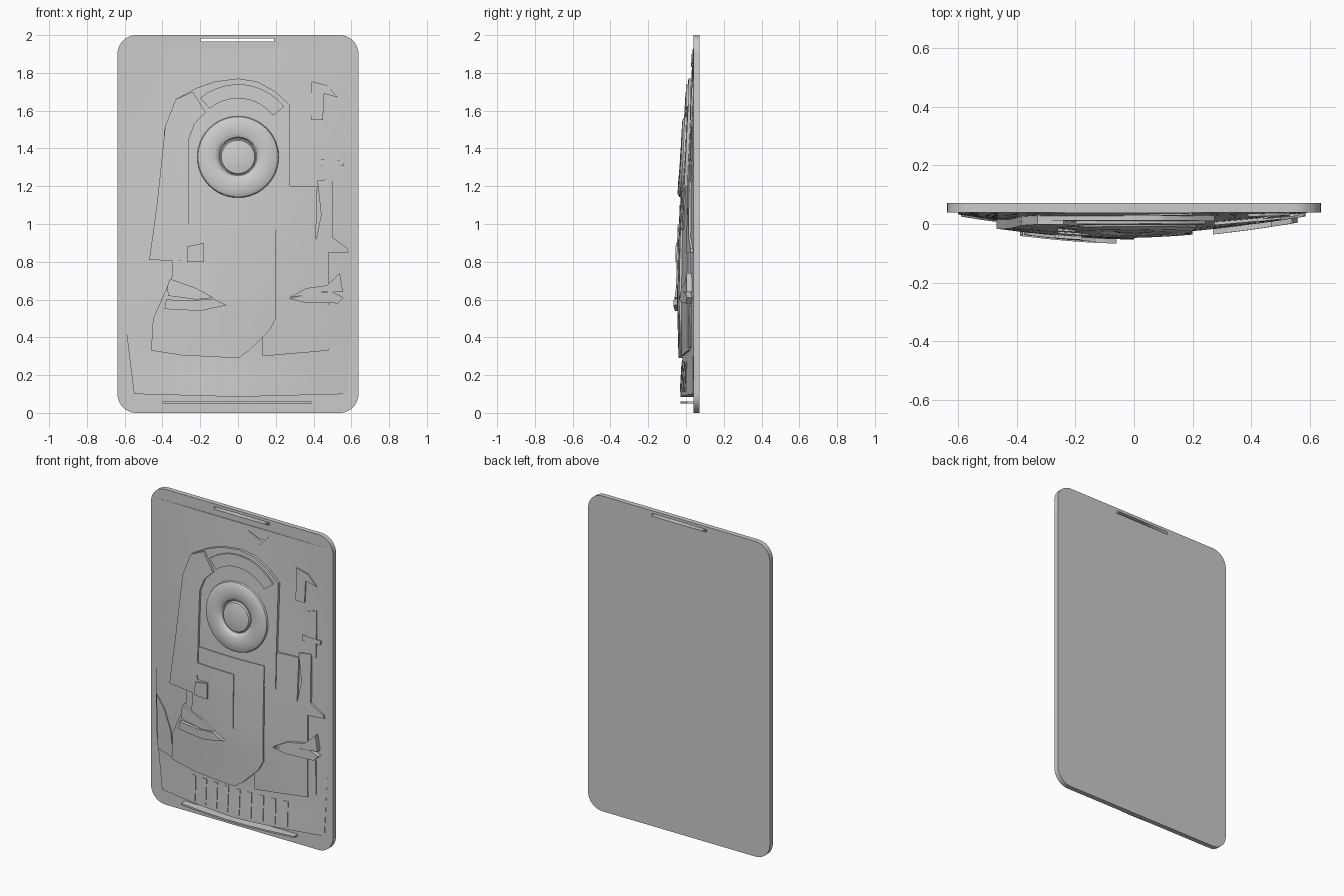
import bpy, bmesh, math
from mathutils import Vector

old = bpy.data.objects.get("Cube")
if old:
    bpy.data.objects.remove(old, do_unlink=True)

stone = bpy.data.materials.new("grey stone")
stone.use_nodes = True
GREY = (0.6, 0.6, 0.6, 1)
stone.diffuse_color = GREY
stone.node_tree.nodes["Principled BSDF"].inputs["Base Color"].default_value = GREY

FRONT = 0.04      # front face of the slab
SWELL = [(0, .07), (.1, .07), (.3, .058), (.6, .066), (.9, .06), (1.2, .047),
         (1.6, .02), (1.95, .003), (2.1, 0)]


def ground(x, z):
    """Depth of the gently swelling carved ground."""
    for (z0, a), (z1, b) in zip(SWELL, SWELL[1:]):
        if z <= z1:
            t = (z - z0) / (z1 - z0)
            swell = a + (b - a) * t
            break
    return FRONT - swell * max(0, 1 - abs((x + .02) / .62) ** 1.7)


def arc(cx, cz, r, a0, a1, n=10):
    angles = [math.radians(a0 + (a1 - a0) * i / n) for i in range(n + 1)]
    return [(cx + r * math.cos(a), cz + r * math.sin(a)) for a in angles]


def finish(name, bm):
    bmesh.ops.recalc_face_normals(bm, faces=bm.faces)
    # open shells: make the broad front faces look forward
    if sum(f.normal.y * f.calc_area() for f in bm.faces) > 0:
        bmesh.ops.reverse_faces(bm, faces=bm.faces)
    mesh = bpy.data.meshes.new(name)
    bm.to_mesh(mesh)
    bm.free()
    mesh.materials.append(stone)
    ob = bpy.data.objects.new(name, mesh)
    bpy.context.collection.objects.link(ob)
    bpy.ops.object.select_all(action='DESELECT')
    bpy.context.view_layer.objects.active = ob
    ob.select_set(True)
    bpy.ops.object.shade_smooth_by_angle(angle=math.radians(35))
    return ob


def relief(name, outline, lift, edge=.014, rim=.45):
    """Raised shape with a softened edge, following the carved ground."""
    bm = bmesh.new()
    face = bm.faces.new([bm.verts.new((x, 0, z)) for x, z in outline])
    if lift:
        bmesh.ops.inset_region(bm, faces=[face], thickness=edge, use_even_offset=True)
        inner = set(face.verts)
        for v in bm.verts:
            v.co.y = -lift if v in inner else -lift * rim
    bmesh.ops.triangulate(bm, faces=bm.faces)
    for axis, start, count in ((0, -.6, 17), (2, .1, 26)):
        for i in range(count):
            co, no = Vector(), Vector()
            co[axis], no[axis] = start + i * .075, 1
            bmesh.ops.bisect_plane(bm, geom=bm.verts[:] + bm.edges[:] + bm.faces[:],
                                   plane_co=co, plane_no=no, dist=1e-5)
    for v in bm.verts:
        v.co.y += ground(v.co.x, v.co.z)
    border = [e for e in bm.edges if e.is_boundary]
    made = bmesh.ops.extrude_edge_only(bm, edges=border)["geom"]
    for v in made:
        if isinstance(v, bmesh.types.BMVert):
            v.co.y = FRONT + .01
    return finish(name, bm)


def turned(name, cx, cz, profile, n=48):
    """Round raised shape from (radius, lift) points."""
    bm = bmesh.new()
    rings = []
    for r, lift in profile:
        ring = []
        for x, z in arc(cx, cz, r, 0, 360, n)[:-1]:
            ring.append(bm.verts.new((x, ground(x, z) - lift, z)))
        rings.append(ring)
    for a, b in zip(rings, rings[1:]):
        for i in range(n):
            j = (i + 1) % n
            bm.faces.new((a[i], a[j], b[j], b[i]))
    bm.faces.new(rings[-1])
    return finish(name, bm)


# Slab with rounded corners and a hanging slot
W, R = .638, .1
slab_edge = (arc(W - R, 2 - R, R, 0, 90) + arc(R - W, 2 - R, R, 90, 180)
             + arc(R - W, R, R, 180, 270) + arc(W - R, R, R, 270, 360))
slot_edge = [(-.195, 1.965), (.19, 1.965), (.19, 1.982), (-.195, 1.982)]
curve = bpy.data.curves.new("slab", 'CURVE')
curve.dimensions, curve.fill_mode, curve.extrude = '2D', 'BOTH', .0155
for edge in (slab_edge, slot_edge):
    spline = curve.splines.new('POLY')
    spline.points.add(len(edge) - 1)
    for p, (x, z) in zip(spline.points, edge):
        p.co = (x, z, 0, 1)
    spline.use_cyclic_u = True
curve.materials.append(stone)
slab = bpy.data.objects.new("slab", curve)
slab.rotation_euler.x = math.pi / 2
slab.location.y = FRONT + .0155
bpy.context.collection.objects.link(slab)
bpy.context.view_layer.objects.active = slab
bpy.ops.object.select_all(action='DESELECT')
slab.select_set(True)
bpy.ops.object.convert(target='MESH')

# Carved ground and the neck at its foot
relief("carved_ground", [(-.55, .1), (0, .085), (.58, .1), (.6, .5), (.6, 1.93),
                         (-.6, 1.93), (-.6, .5)], 0)
relief("base_line", [(-.4, .05), (.39, .05), (.39, .06), (-.4, .06)], 0)

# Large face with chin, and the second face behind it
relief("main_face", [(-.46, .33), (-.3, .305), (0, .29), (.06, .33), (.17, .44), (.2, .5),
                     (.2, 1.1), (-.35, 1.1), (-.35, .72), (-.45, .5)], .022)
relief("second_face", [(.13, .3), (.48, .33), (.48, .85), (.41, .85), (.42, 1.2),
                       (.27, 1.2), (.19, 1.0), (.13, .5)], .01)
relief("shoulder_hair", [(-.59, .69), (-.58, .35), (-.46, .33), (-.48, .5), (-.53, .62)], .006)
relief("cheek", [(-.3, .66), (0, .66), (0, 1), (-.3, 1)], .028, .02, .8)

# Head shape holding the eye, with the nose hanging at its side
relief("head", [(-.3, .96), (.275, .97), (.275, 1.63), (.2, 1.7), (.1, 1.755), (0, 1.77),
                (-.12, 1.755), (-.22, 1.72), (-.33, 1.66), (-.39, 1.5), (-.4, 1.3)], .016)
relief("nose", [(-.47, .81), (-.18, .8), (-.18, .9), (-.26, .9), (-.26, 1.45), (-.23, 1.53),
                (-.17, 1.59), (-.24, 1.7), (-.33, 1.66), (-.385, 1.52), (-.43, 1.1)], .03)
relief("nostril", [(-.27, .8), (-.18, .8), (-.18, .9), (-.27, .88)], .04)
relief("brow", arc(0, 1.43, .31, 38, 130) + arc(0, 1.43, .235, 130, 38), .026)

# Eye ring and pupil
turned("eye_ring", 0, 1.355, [(.222, 0), (.212, .026), (.195, .036), (.125, .036),
                              (.105, .026), (.098, .014)])
turned("pupil", 0, 1.355, [(.096, .012), (.088, .026), (.06, .032), (.025, .035)])

# Lips of both faces
relief("main_upper_lip", [(-.37, .62), (-.22, .6), (-.13, .61), (-.22, .66), (-.36, .71),
                          (-.375, .67)], .038, .02, .5)
relief("main_lower_lip", [(-.39, .55), (-.2, .54), (-.06, .57), (-.13, .605), (-.24, .595),
                          (-.38, .6)], .042, .02, .5)
relief("second_upper_lip", [(.27, .61), (.45, .64), (.555, .64), (.54, .74), (.47, .675),
                            (.36, .66)], .028)
relief("second_lower_lip", [(.27, .605), (.35, .585), (.53, .58), (.56, .61), (.5, .64),
                            (.4, .635)], .028)

# Second profile at the side: brow, temple, nose and jaw
relief("side_brow", [(.39, 1.55), (.45, 1.55), (.455, 1.69), (.53, 1.67), (.47, 1.735),
                     (.39, 1.755)], .008)
relief("side_temple", [(.45, 1.24), (.53, 1.22), (.53, 1.52), (.47, 1.5)], .006)
relief("side_nose", [(.4, .85), (.585, .85), (.58, .87), (.5, .93), (.5, 1.24), (.42, 1.23),
                     (.44, 1.05)], .012)
relief("side_lid", [(.44, 1.31), (.56, 1.31), (.56, 1.335), (.44, 1.345)], .008, .006)
relief("side_jaw", [(.48, .34), (.53, .35), (.53, .57), (.48, .57)], .006)

# Fringe notch and neck folds
relief("forehead_notch", [(.05, 1.9), (.13, 1.83), (.2, 1.9), (.14, 1.86)], .005, .003)
for i in range(9):
    x = -.32 + i * .08
    relief("neck_fold", [(x, .11), (x + .03, .11), (x + .03, .27), (x, .27)], .004)
